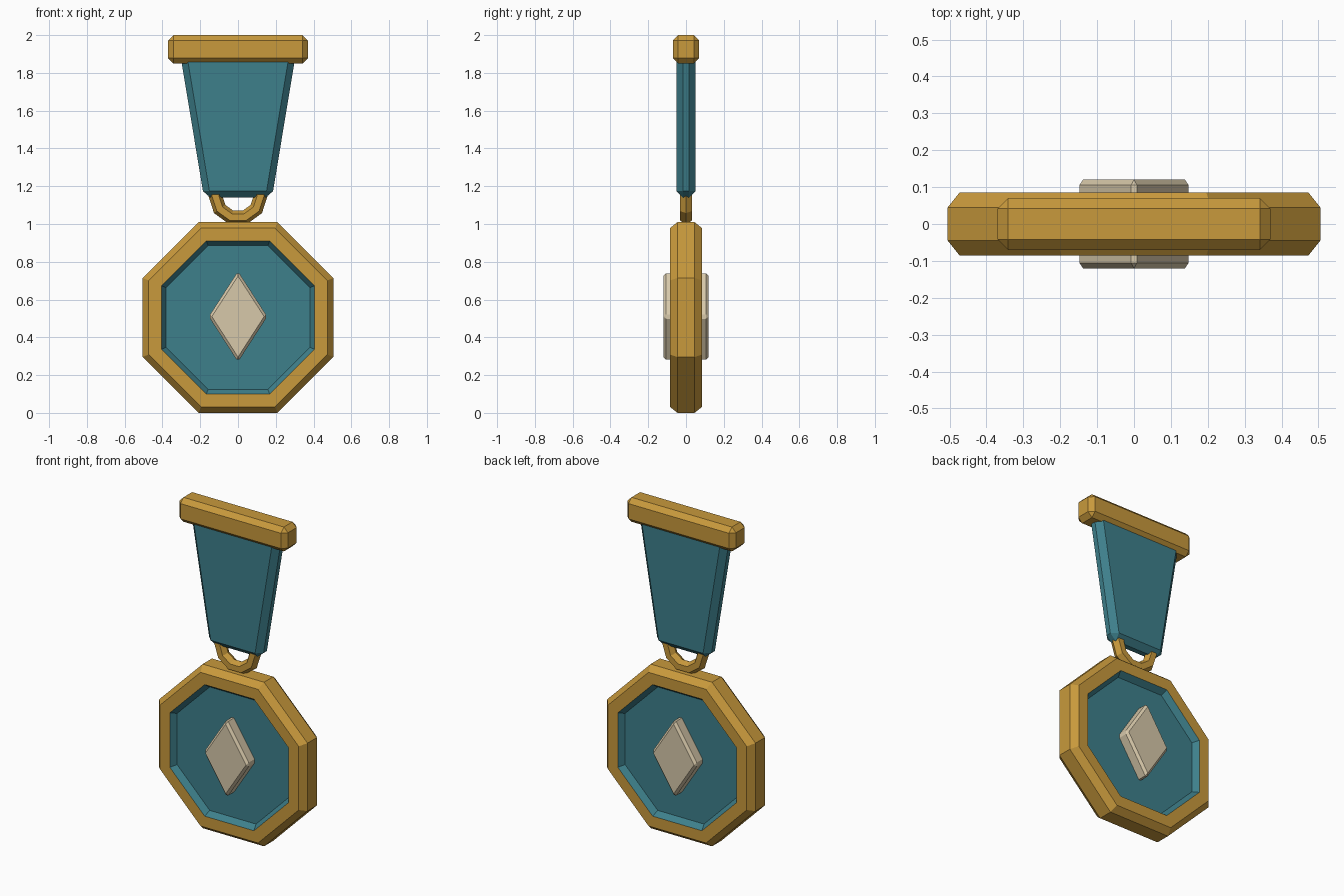
import bpy, bmesh, math

default = bpy.data.objects.get("Cube")
if default:
    bpy.data.objects.remove(default, do_unlink=True)


def material(name, rgb):
    m = bpy.data.materials.new(name)
    m.use_nodes = True
    m.diffuse_color = (*rgb, 1)
    m.node_tree.nodes["Principled BSDF"].inputs["Base Color"].default_value = (*rgb, 1)
    return m


gold = material("gold", (0.58, 0.32, 0.045))
teal = material("teal", (0.048, 0.215, 0.26))
cream = material("cream", (0.68, 0.58, 0.40))


def finish(name, bm, mats, bevel=0):
    bmesh.ops.recalc_face_normals(bm, faces=bm.faces)
    mesh = bpy.data.meshes.new(name)
    bm.to_mesh(mesh)
    bm.free()
    obj = bpy.data.objects.new(name, mesh)
    bpy.context.collection.objects.link(obj)
    for m in mats:
        mesh.materials.append(m)
    if bevel:
        mod = obj.modifiers.new("chamfer", "BEVEL")
        mod.width = bevel
        mod.segments = 1
        mod.limit_method = "NONE"
    return obj


def slab(name, outline, half_depth, mat, bevel):
    """Chamfered plate from an x-z outline, centred on y = 0."""
    bm = bmesh.new()
    face = bm.faces.new([bm.verts.new((x, -half_depth, z)) for x, z in outline])
    ext = bmesh.ops.extrude_face_region(bm, geom=[face])
    for v in ext["geom"]:
        if isinstance(v, bmesh.types.BMVert):
            v.co.y = half_depth
    return finish(name, bm, [mat], bevel)


def rect(w, z0, z1):
    return [(-w, z0), (w, z0), (w, z1), (-w, z1)]


# Octagonal medal: gold rim around a recessed teal dish on both faces
CENTRE = 0.505
SIDES = 8
front = [(0.38, -0.05), (0.405, -0.085), (0.473, -0.085), (0.505, -0.045)]
profile = front + [(r, -y) for r, y in reversed(front)]
bm = bmesh.new()
rings = []
for apothem, y in profile:
    r = apothem / math.cos(math.pi / SIDES)
    angles = [(i + 0.5) * 2 * math.pi / SIDES for i in range(SIDES)]
    rings.append([bm.verts.new((r * math.cos(a), y, CENTRE + r * math.sin(a))) for a in angles])
for k, (a, b) in enumerate(zip(rings, rings[1:])):
    for i in range(SIDES):
        j = (i + 1) % SIDES
        f = bm.faces.new((a[i], a[j], b[j], b[i]))
        f.material_index = int(k in (0, len(rings) - 2))
for ring in (rings[0], rings[-1]):
    bm.faces.new(ring).material_index = 1
finish("medal", bm, [gold, teal])

# Diamond emblem standing out of both faces
slab("diamond_emblem", [(0, CENTRE + 0.245), (-0.155, CENTRE + 0.005), (0, CENTRE - 0.235),
                        (0.155, CENTRE + 0.005)], 0.12, cream, 0.014)

# Hanging loop between medal and ribbon
bpy.ops.mesh.primitive_torus_add(major_segments=10, minor_segments=6, major_radius=0.12,
                                 minor_radius=0.037, location=(0, 0, 1.15),
                                 rotation=(math.pi / 2, 0, 0))
loop = bpy.context.object
loop.name = "hanging_loop"
loop.data.materials.append(gold)

# Tapering ribbon
slab("ribbon", [(-0.18, 1.14), (0.18, 1.14), (0.306, 1.9), (-0.306, 1.9)], 0.05, teal, 0.034)

# Top bar
slab("top_bar", rect(0.37, 1.85, 2.0), 0.07, gold, 0.028)
